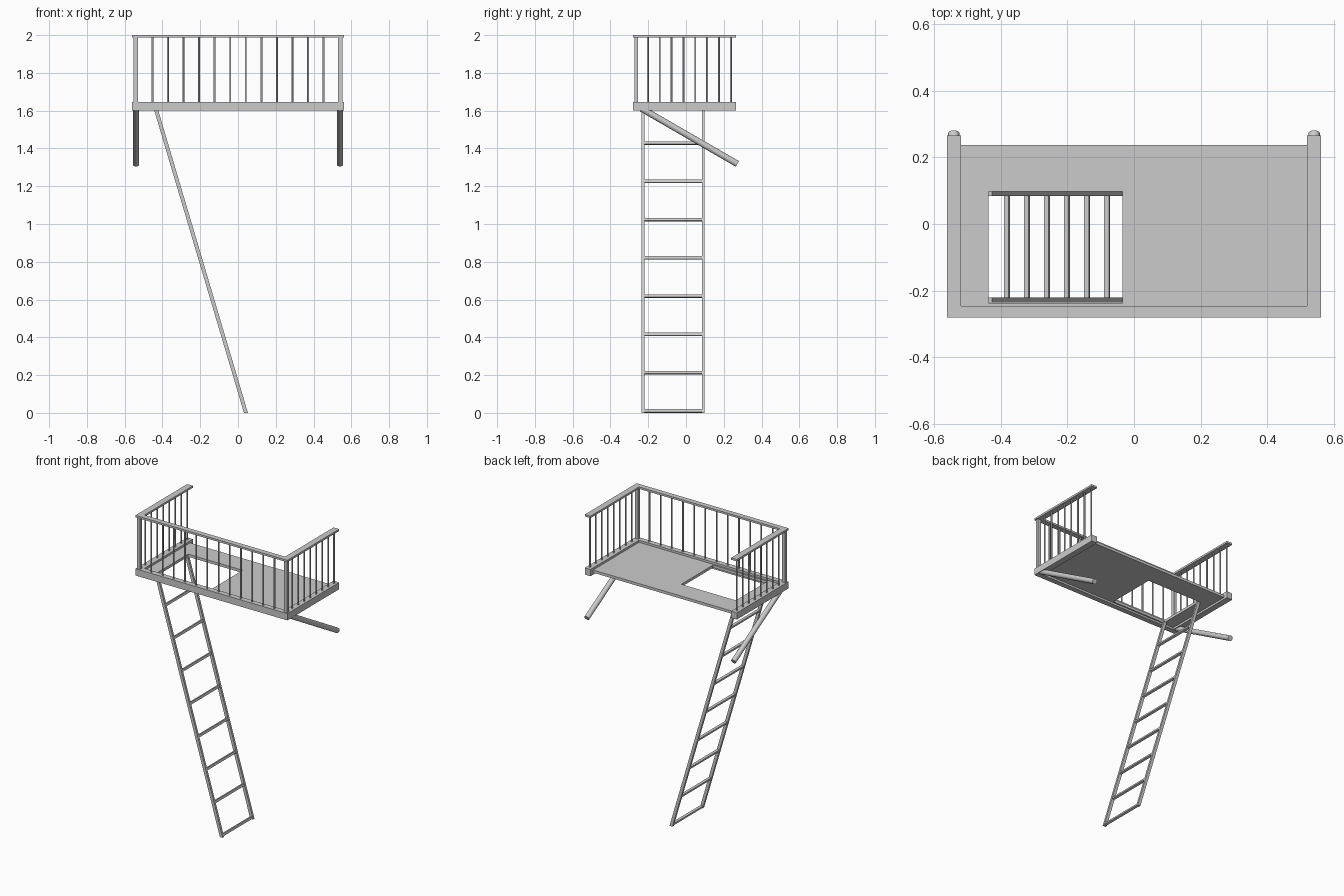
import bpy, bmesh, math
from mathutils import Vector, Matrix

if "Cube" in bpy.data.objects:
    bpy.data.objects.remove(bpy.data.objects["Cube"])


def finish(bm, name):
    bmesh.ops.recalc_face_normals(bm, faces=bm.faces)
    me = bpy.data.meshes.new(name)
    bm.to_mesh(me)
    bm.free()
    ob = bpy.data.objects.new(name, me)
    bpy.context.collection.objects.link(ob)
    return ob


def extrude_up(bm, h):
    res = bmesh.ops.extrude_face_region(bm, geom=bm.faces[:])
    verts = [g for g in res["geom"] if isinstance(g, bmesh.types.BMVert)]
    bmesh.ops.translate(bm, verts=verts, vec=(0, 0, h))


def prism(name, pts, z0, z1):
    bm = bmesh.new()
    bm.faces.new([bm.verts.new((x, y, z0)) for x, y in pts])
    low = bm.faces[:]
    res = bmesh.ops.extrude_face_region(bm, geom=low, use_keep_orig=True)
    verts = [g for g in res["geom"] if isinstance(g, bmesh.types.BMVert)]
    bmesh.ops.translate(bm, verts=verts, vec=(0, 0, z1 - z0))
    return finish(bm, name)


def box(bm, c, s):
    m = Matrix.Translation(c) @ Matrix.Diagonal((*s, 1))
    bmesh.ops.create_cube(bm, size=1, matrix=m)


def rod(name, a, b, r, sides):
    a, b = Vector(a), Vector(b)
    d = b - a
    m = Matrix.Translation((a + b) / 2) @ d.to_track_quat('Z', 'Y').to_matrix().to_4x4()
    bm = bmesh.new()
    bmesh.ops.create_cone(bm, cap_ends=True, segments=sides, radius1=r, radius2=r,
                          depth=d.length, matrix=m)
    ob = finish(bm, name)
    for p in ob.data.polygons:
        p.use_smooth = len(p.vertices) == 4
    ob.data.set_sharp_from_angle(angle=math.radians(50))
    return ob


# U-shaped floor frame and handrail, open at the back
X, YF, YB = 0.56, -0.28, 0.265
XI, YI = 0.518, -0.245
U = [(-X, YF), (X, YF), (X, YB), (XI, YB), (XI, YI), (-XI, YI), (-XI, YB), (-X, YB)]
prism("floor_frame", U, 1.6, 1.645)
prism("handrail", U, 1.987, 2.0)

# Floor panel with ladder hatch
xs, ys = [-XI, -0.436, -0.034, XI], [YI, -0.236, 0.098, 0.237]
bm = bmesh.new()
grid = [[bm.verts.new((x, y, 1.613)) for y in ys] for x in xs]
for i in range(3):
    for j in range(3):
        if (i, j) != (1, 1):
            bm.faces.new([grid[i][j], grid[i + 1][j], grid[i + 1][j + 1], grid[i][j + 1]])
res = bmesh.ops.extrude_face_region(bm, geom=bm.faces[:], use_keep_orig=True)
bmesh.ops.translate(bm, verts=[g for g in res["geom"] if isinstance(g, bmesh.types.BMVert)],
                    vec=(0, 0, 0.018))
finish(bm, "floor_panel")

# Corner posts
for s in (-1, 1):
    bm = bmesh.new()
    box(bm, (s * 0.541, -0.263, 1.816), (0.022, 0.02, 0.346))
    finish(bm, "corner_post")

# Balusters along the front and both sides
spots = [(-0.4535 + i * 0.08245, -0.263) for i in range(12)]
spots += [(s * 0.541, -0.202 + i * 0.0628) for s in (-1, 1) for i in range(8)]
for x, y in spots:
    rod("baluster", (x, y, 1.64), (x, y, 1.99), 0.005, 8)

# Diagonal support struts
for s in (-1, 1):
    rod("support_strut", (s * 0.54, -0.235, 1.611), (s * 0.54, 0.272, 1.318), 0.017, 16)


# Leaning ladder
def lean(z):
    return 0.042 - z * 0.2965


for y in (-0.228, 0.091):
    bm = bmesh.new()
    box(bm, (0, y, 0.806), (0.021, 0.015, 1.612))
    for v in bm.verts:
        v.co.x += lean(v.co.z)
    finish(bm, "ladder_stile")
for i in range(8):
    z = 0.008 + i * 0.2026
    bm = bmesh.new()
    box(bm, (0, 0, 0), (0.015, 0.31, 0.015))
    bmesh.ops.rotate(bm, verts=bm.verts, matrix=Matrix.Rotation(-math.atan(0.2965), 3, 'Y'))
    bmesh.ops.translate(bm, verts=bm.verts, vec=(lean(z), -0.0685, z + 0.002))
    finish(bm, "ladder_rung")
